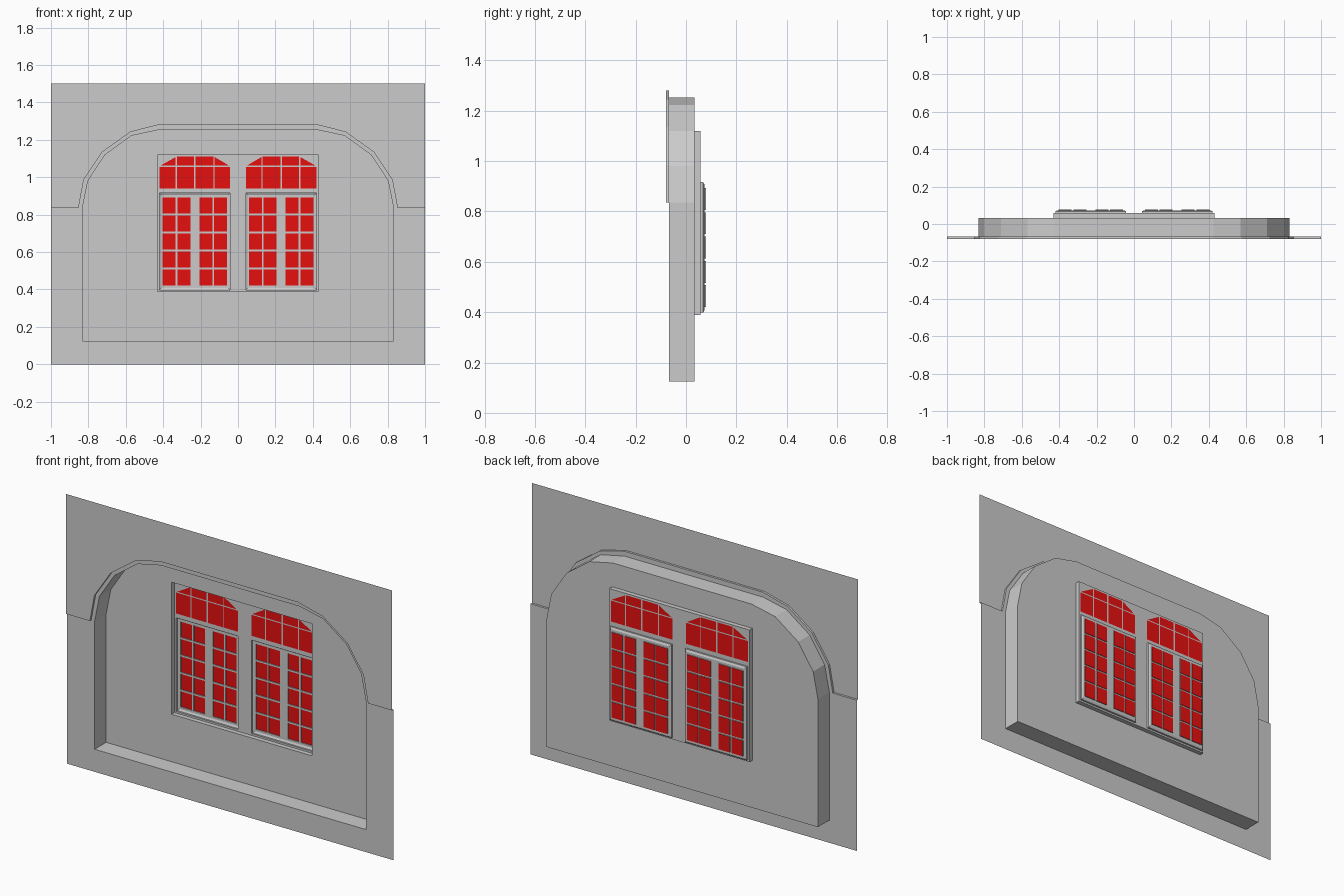
import bpy
import bmesh
from mathutils import Vector
from mathutils.geometry import delaunay_2d_cdt

cube = bpy.data.objects.get("Cube")
if cube:
    bpy.data.objects.remove(cube, do_unlink=True)


def material(name, colour):
    m = bpy.data.materials.new(name)
    m.use_nodes = True
    m.diffuse_color = colour
    m.node_tree.nodes["Principled BSDF"].inputs["Base Color"].default_value = colour
    return m


MATS = [material("plaster_grey", (0.6, 0.6, 0.6, 1)),
        material("glass_red", (0.8, 0.005, 0.005, 1))]

# Depths of the successive layers, front to back
Y_RAISED, Y_WALL, Y_NICHE, Y_FRAME, Y_RIM, Y_SASH, Y_PANE = (
    -0.0795, -0.0675, 0.033, 0.058, 0.068, 0.0735, 0.0785)


def rect(x0, x1, z0, z1):
    return [(x0, z0), (x1, z0), (x1, z1), (x0, z1)]


def inside(p, loop):
    hit = False
    for (ax, az), (bx, bz) in zip(loop, loop[1:] + loop[:1]):
        if (az > p.y) != (bz > p.y) and p.x < (bx - ax) * (p.y - az) / (bz - az) + ax:
            hit = not hit
    return hit


def sheet(bm, y, outline, holes=(), painted=()):
    """Flat upright surface with openings and painted areas."""
    pts, edges = [], []
    for loop in [outline, *holes, *painted]:
        n, k = len(pts), len(loop)
        pts += [Vector(p) for p in loop]
        edges += [(n + i, n + (i + 1) % k) for i in range(k)]
    co, _, tris, *_ = delaunay_2d_cdt(pts, edges, [], 0, 1e-5)
    verts = [bm.verts.new((c.x, y, c.y)) for c in co]
    for t in tris:
        mid = sum((co[i] for i in t), Vector((0, 0))) / len(t)
        if not inside(mid, outline) or any(inside(mid, h) for h in holes):
            continue
        f = bm.faces.new([verts[i] for i in t])
        f.material_index = int(any(inside(mid, p) for p in painted))


def reveal(bm, front, y0, back, y1, closed=True):
    """Side walls joining two matching loops at different depths."""
    a = [bm.verts.new((x, y0, z)) for x, z in front]
    b = [bm.verts.new((x, y1, z)) for x, z in back]
    n = len(a)
    for i in range(n if closed else n - 1):
        j = (i + 1) % n
        bm.faces.new((a[i], a[j], b[j], b[i]))


def finish(name, bm):
    bmesh.ops.remove_doubles(bm, verts=bm.verts[:], dist=1e-5)
    loose = [v for v in bm.verts if not v.link_faces]
    bmesh.ops.delete(bm, geom=loose, context='VERTS')
    me = bpy.data.meshes.new(name)
    bm.to_mesh(me)
    bm.free()
    for m in MATS:
        me.materials.append(m)
    bpy.context.collection.objects.link(bpy.data.objects.new(name, me))


def arch(half):
    """Right half of an arch, mirrored over to the left."""
    return half + [(-x, z) for x, z in reversed(half)]


# Outlines
step = [(1, 0.835)] + arch([(0.853, 0.835), (0.825, 0.985), (0.725, 1.135),
                            (0.575, 1.242), (0.425, 1.28)]) + [(-1, 0.835)]
niche = [(-0.832, 0.125), (0.832, 0.125)] + arch(
    [(0.832, 0.835), (0.803, 0.98), (0.711, 1.12), (0.57, 1.222), (0.425, 1.253)])
frame = rect(-0.43, 0.43, 0.388, 1.12)

# Lower wall around the niche
bm = bmesh.new()
sheet(bm, Y_WALL, [(-1, 0), (1, 0)] + step, [niche])
finish("lower_wall", bm)

# Raised upper wall with its stepped edge
bm = bmesh.new()
sheet(bm, Y_RAISED, step[::-1] + [(1, 1.5), (-1, 1.5)])
reveal(bm, step, Y_RAISED, step, Y_WALL, closed=False)
finish("upper_wall", bm)

# Niche sides and back
bm = bmesh.new()
reveal(bm, niche, Y_WALL, niche, Y_NICHE)
sheet(bm, Y_NICHE, niche, [frame])
finish("niche", bm)


def mirrored(loop):
    return [(-x, z) for x, z in reversed(loop)]


# Arched fanlight panes, right-hand window
columns = [(0.042, 0.125), (0.131, 0.226), (0.234, 0.327), (0.333, 0.42)]
fanlights = []
for i, (x0, x1) in enumerate(columns):
    fanlights.append(rect(x0, x1, 0.94, 1.056))
    if i == 0:
        fanlights.append([(x0 + 0.005, 1.062), (x1, 1.062), (x1, 1.108)])
    elif i == 3:
        fanlights.append([(x0, 1.062), (x1 - 0.005, 1.062), (x0, 1.108)])
    else:
        fanlights.append(rect(x0, x1, 1.062, 1.11))
fanlights += [mirrored(p) for p in fanlights]

# Window frame holding the fanlights and two sash openings
sash = rect(0.042, 0.42, 0.398, 0.916)
sash_inner = rect(0.052, 0.41, 0.408, 0.906)
bm = bmesh.new()
reveal(bm, frame, Y_NICHE, frame, Y_FRAME)
sheet(bm, Y_FRAME, frame, [sash, mirrored(sash)], fanlights)
finish("window_frame", bm)

# Casement panes: four columns by five rows
casement = [rect(x0, x0 + 0.069, 0.42 + r * 0.0965, 0.507 + r * 0.0965)
            for x0 in (0.06, 0.136, 0.254, 0.334) for r in range(5)]

for side, flip in (("left", lambda p: p), ("right", mirrored)):
    bm = bmesh.new()
    outer, inner = flip(sash), flip(sash_inner)
    panes = [flip(p) for p in casement]
    reveal(bm, outer, Y_FRAME, outer, Y_RIM)
    reveal(bm, outer, Y_RIM, inner, Y_SASH)
    sheet(bm, Y_SASH, inner, panes)
    for p in panes:
        reveal(bm, p, Y_SASH, p, Y_PANE)
        sheet(bm, Y_PANE, p, painted=[p])
    finish(side + "_sash", bm)
